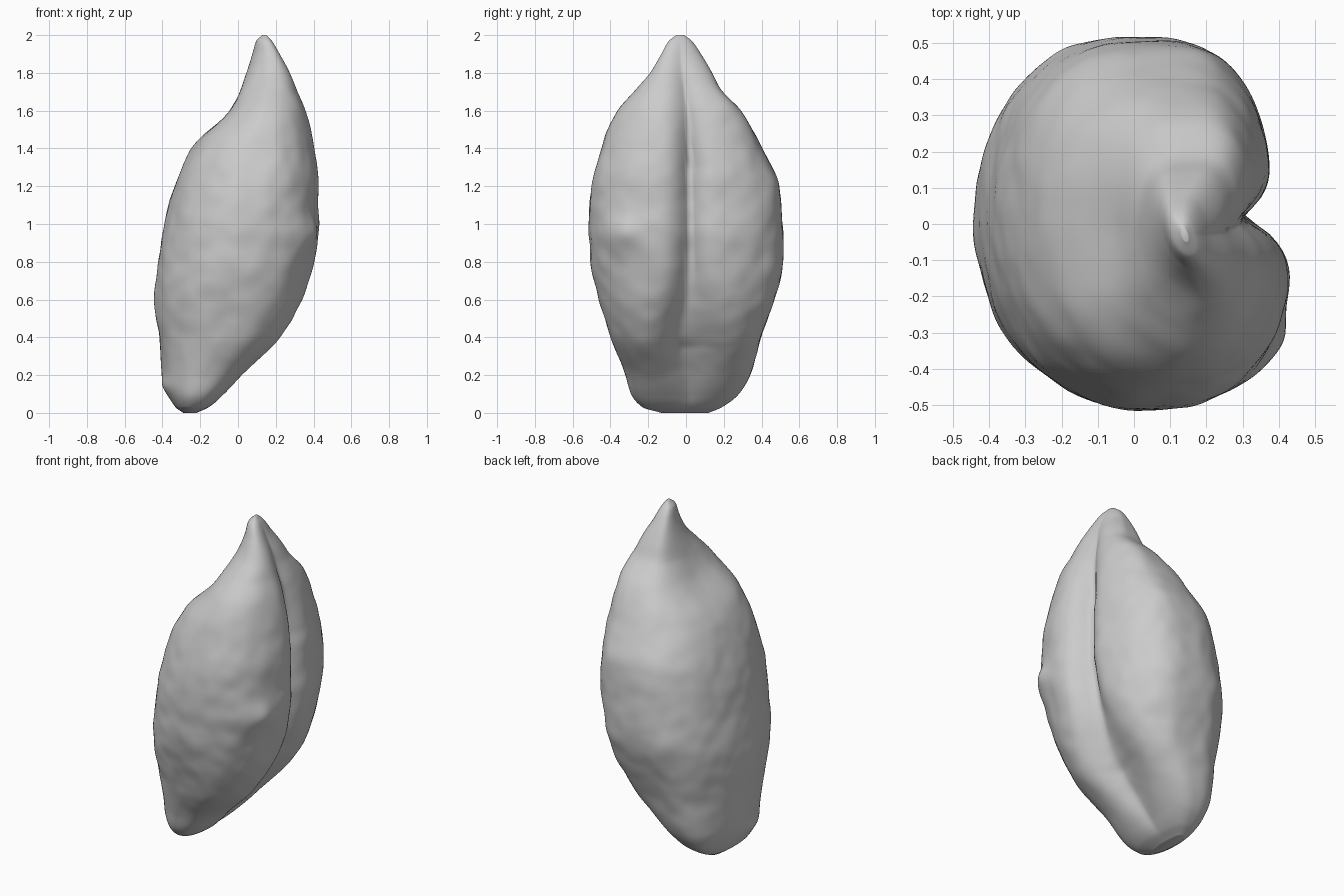
import bpy
import bmesh
from math import cos, sin, pi, exp, copysign
from mathutils import Vector, noise

SIDES = 144
LAYERS = 150

cube = bpy.data.objects.get("Cube")
if cube:
    bpy.data.objects.remove(cube, do_unlink=True)

# Husk outline by height: z, back x, belly x, front y, rear y
OUTLINE = [
    (0, -.29, -.22, -.13, .12), (.03, -.33, -.15, -.23, .19),
    (.1, -.37, -.06, -.29, .28), (.2, -.4, .05, -.32, .34),
    (.4, -.42, .265, -.4, .4), (.6, -.44, .37, -.46, .47),
    (.8, -.425, .42, -.505, .515), (1, -.39, .445, -.515, .51),
    (1.2, -.34, .445, -.5, .49), (1.43, -.23, .415, -.44, .39),
    (1.6, -.07, .37, -.36, .29), (1.72, .01, .32, -.26, .18),
    (1.8, .045, .285, -.19, .14), (1.9, .08, .225, -.13, .08),
    (1.97, .1, .18, -.09, .03), (2, .13, .15, -.05, -.01),
]


def bump(value, centre, width):
    """Soft bell used for the local swellings and hollows."""
    return exp(-((value - centre) / width) ** 2)


def slope(i, column):
    """Limited tangent, so the outline never overshoots."""
    if i == 0 or i == len(OUTLINE) - 1:
        j = max(1, i)
        return (OUTLINE[j][column] - OUTLINE[j - 1][column]) / (OUTLINE[j][0] - OUTLINE[j - 1][0])
    a, b, c = OUTLINE[i - 1:i + 2]
    left = (b[column] - a[column]) / (b[0] - a[0])
    right = (c[column] - b[column]) / (c[0] - b[0])
    return 2 * left * right / (left + right) if left * right > 0 else 0


def outline_at(z):
    """Smoothly interpolate the four outline values at height z."""
    i = 0
    while i < len(OUTLINE) - 2 and OUTLINE[i + 1][0] < z:
        i += 1
    low, high = OUTLINE[i], OUTLINE[i + 1]
    span = high[0] - low[0]
    t = (z - low[0]) / span
    result = []
    for column in range(1, len(low)):
        start = low[column] * (1 + 2 * t) * (1 - t) ** 2
        end = high[column] * t * t * (3 - 2 * t)
        bend = span * t * (1 - t) * (slope(i, column) * (1 - t) - slope(i + 1, column) * t)
        result.append(start + end + bend)
    return result


def husk_point(angle, z):
    """Point on the husk: rounded section, two lobes and a belly crease."""
    back, belly, front, rear = outline_at(z)
    c, s = cos(angle), sin(angle)
    middle_x, middle_y = (back + belly) / 2, (front + rear) / 2
    half_x, half_y = (belly - back) / 2, (rear - front) / 2
    # The rear side is fuller, most of all at the shoulder below the tip
    shoulder = bump(z, 1.75, .18)
    if c > 0:
        power = .74 - .12 * shoulder * s
    else:
        power = .88 - (.1 + .16 * shoulder) * s
    x = middle_x + half_x * copysign(abs(c) ** power, c)
    y = middle_y + half_y * copysign(abs(s) ** .95, s)
    # The tip is set at a slant
    x -= .22 * min(1, max(0, (z - 1.7) / .2)) * (y - middle_y)
    body = min(1, z / .5) * min(1, (2 - z) / .7)
    if c > 0:
        # Belly crease, opening into a wide valley towards the base
        low = bump(z, .38, .24)
        crease_y = .02 - .05 * bump(z, 1.95, .3) - .03 * low
        distance = y - crease_y
        width = .065 + (.13 if distance > 0 else .05) * low
        valley = min(1, z / .35) * min(1, (2 - z) / .7)
        x -= (.125 + .02 * low) * valley * exp(-(abs(distance) / width) ** (1.2 + .6 * low)) * min(1, c * 3)
        x -= .05 * body * c * (1 - .6 * low) / (1 + exp(-(y - .03) / .04))
        # Knob on the front lobe
        x += .04 * bump(y, -.34, .08) * bump(z, .95, .09)
    else:
        # Hollow beside the germ and the heel near the base
        x += .03 * bump(z, 1.57, .12) * bump(y, -.05, .16) * -c
        x -= .02 * bump(z, .14, .05) * bump(y, -.1, .12)
    point = Vector((x, y, z))
    # Gentle wrinkles
    outward = Vector((c, s, 0))
    ripple = noise.noise(Vector((x * 5, y * 5, z * 4)))
    ripple += .5 * noise.noise(Vector((x * 11, y * 11, z * 11)))
    return point + outward * ripple * .01 * body


def make_husk(material):
    bm = bmesh.new()
    rings = []
    for layer in range(LAYERS + 1):
        z = 1 - cos(pi * layer / LAYERS)
        rings.append([bm.verts.new(husk_point(2 * pi * k / SIDES, z)) for k in range(SIDES)])
    for lower, upper in zip(rings, rings[1:]):
        for k in range(SIDES):
            n = (k + 1) % SIDES
            bm.faces.new((lower[k], lower[n], upper[n], upper[k]))
    bm.faces.new(rings[0][::-1])
    bm.faces.new(rings[-1])
    mesh = bpy.data.meshes.new("grain_husk")
    bm.to_mesh(mesh)
    bm.free()
    mesh.materials.append(material)
    mesh.polygons.foreach_set("use_smooth", [True] * len(mesh.polygons))
    husk = bpy.data.objects.new("grain_husk", mesh)
    bpy.context.collection.objects.link(husk)
    return husk


def make_material(name, shade):
    material = bpy.data.materials.new(name)
    material.use_nodes = True
    colour = (shade, shade, shade, 1)
    material.diffuse_color = colour
    shader = material.node_tree.nodes["Principled BSDF"]
    shader.inputs["Base Color"].default_value = colour
    shader.inputs["Roughness"].default_value = .7
    return material


make_husk(make_material("plain grey", .6))
